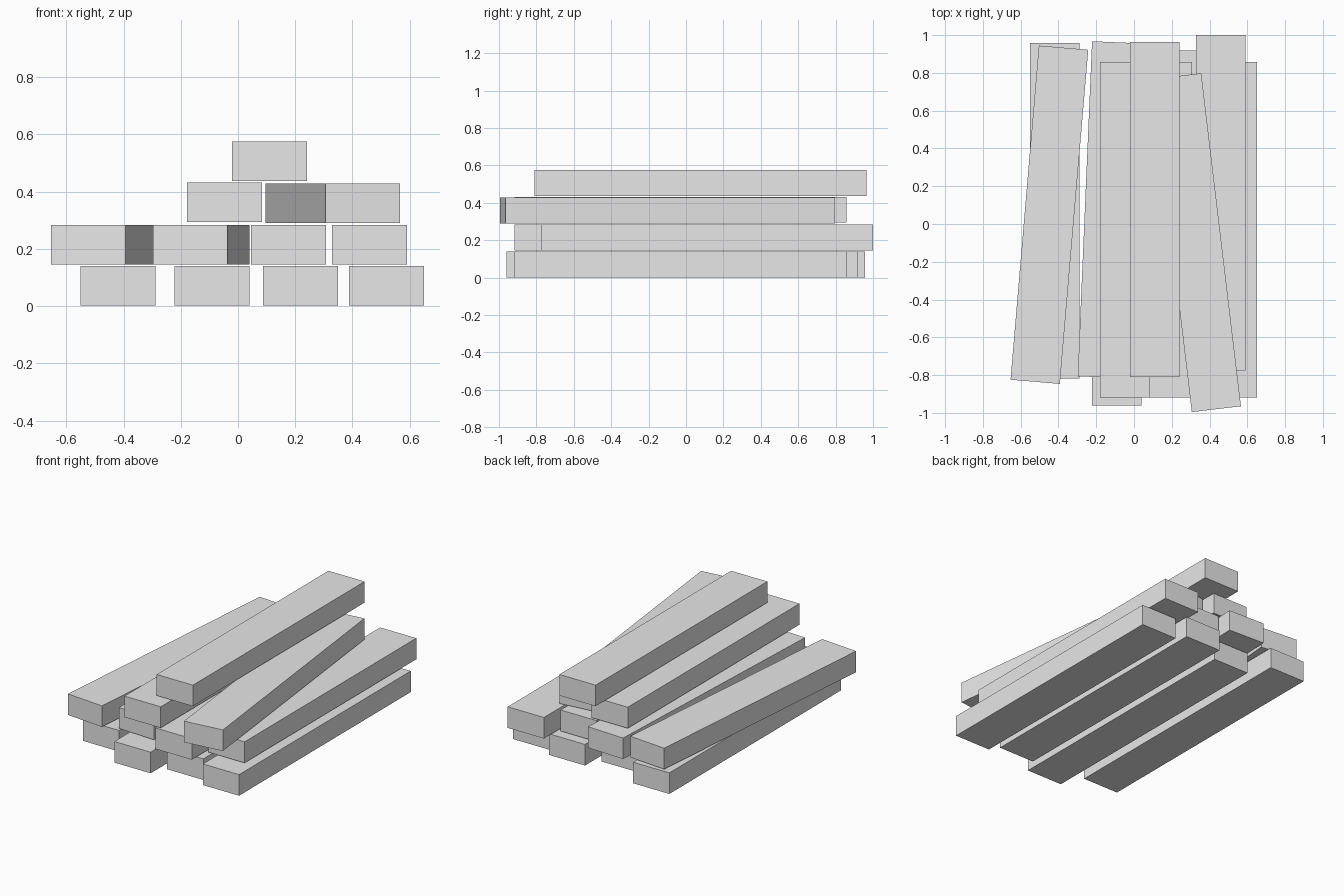
import bpy
import math

cube = bpy.data.objects.get("Cube")
if cube:
    bpy.data.objects.remove(cube, do_unlink=True)

# Single plain material
GREY = (0.8, 0.8, 0.8, 1)
mat = bpy.data.materials.new("light_grey")
mat.use_nodes = True
mat.diffuse_color = GREY
mat.node_tree.nodes["Principled BSDF"].inputs["Base Color"].default_value = GREY

WIDTH, LENGTH, HEIGHT = 0.262, 1.775, 0.138


def beam(name, x, y, bottom, turn=0):
    """One plank, placed by its centre and the height of its underside."""
    bpy.ops.mesh.primitive_cube_add(size=1, location=(x, y, bottom + HEIGHT / 2),
                                    rotation=(0, 0, math.radians(turn)))
    obj = bpy.context.object
    obj.name = name
    obj.scale = (WIDTH, LENGTH, HEIGHT)
    bpy.ops.object.transform_apply(location=False, rotation=False, scale=True)
    obj.data.materials.append(mat)


# Bottom layer
for i, (x, y) in enumerate([(-0.419, 0.07), (-0.091, -0.073), (0.219, 0.03), (0.519, -0.03)]):
    beam(f"bottom_beam_{i + 1}", x, y, 0.002)

# Second layer, two beams askew
beam("second_beam_1", -0.448, 0.049, 0.146, -4.85)
beam("second_beam_2", -0.129, 0.075, 0.146, -2.45)
beam("second_beam_3", 0.177, -0.03, 0.146)
beam("second_beam_4", 0.459, 0.113, 0.146)

# Third layer, one beam askew
beam("third_beam_1", -0.048, -0.03, 0.294)
beam("third_beam_2", 0.331, -0.099, 0.290, 6.8)

# Top beam
beam("top_beam", 0.11, 0.077, 0.437)
